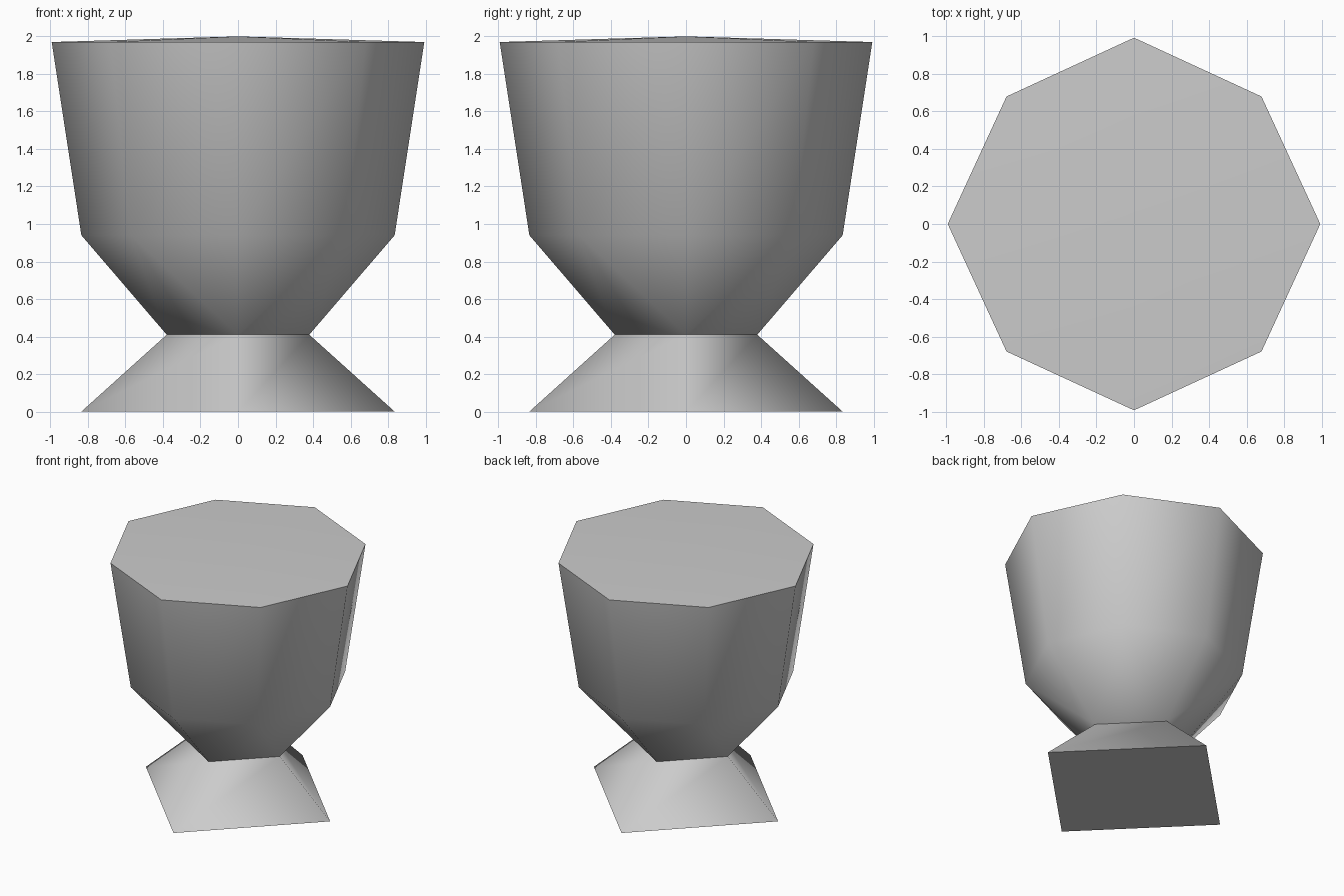
import bpy
import bmesh
from math import cos, sin, pi, radians

cube = bpy.data.objects.get("Cube")
if cube:
    bpy.data.objects.remove(cube, do_unlink=True)

# One plain grey for the whole goblet
grey = bpy.data.materials.new("plain_grey")
grey.use_nodes = True
colour = (0.6, 0.6, 0.6, 1)
grey.diffuse_color = colour
grey.node_tree.nodes["Principled BSDF"].inputs["Base Color"].default_value = colour


def ring(bm, sides, radius, z, diagonal=1.0):
    """Ring with corners on the axes; every odd corner is scaled by diagonal."""
    verts = []
    for i in range(sides):
        a = 2 * pi * i / sides
        r = radius * (diagonal if i % 2 else 1)
        verts.append(bm.verts.new((r * cos(a), r * sin(a), z)))
    return verts


def bridge(bm, low, high):
    n = len(low)
    for i in range(n):
        j = (i + 1) % n
        bm.faces.new((low[i], low[j], high[j], high[i]))


bm = bmesh.new()
DIAGONAL = 0.968
foot = ring(bm, 4, 0.835, 0)
waist = ring(bm, 4, 0.38, 0.41)
belly = ring(bm, 8, 0.835, 0.94, DIAGONAL)
rim = ring(bm, 8, 0.993, 1.97, DIAGONAL)

# Flared square foot
bm.faces.new(foot[::-1])
bridge(bm, foot, waist)

# Square waist opening into the eight-sided bowl
for i in range(4):
    a, b = waist[i], waist[(i + 1) % 4]
    start, middle, end = belly[2 * i], belly[2 * i + 1], belly[(2 * i + 2) % 8]
    bm.faces.new((a, b, middle))
    bm.faces.new((a, middle, start))
    bm.faces.new((b, end, middle))
bridge(bm, belly, rim)

# Slightly raised lid
peak = bm.verts.new((0, 0, 2))
for i in range(8):
    bm.faces.new((rim[i], rim[(i + 1) % 8], peak))

bmesh.ops.recalc_face_normals(bm, faces=bm.faces)
mesh = bpy.data.meshes.new("goblet")
bm.to_mesh(mesh)
bm.free()
mesh.materials.append(grey)
goblet = bpy.data.objects.new("goblet", mesh)
bpy.context.collection.objects.link(goblet)

# Smooth sides with crisp rim, waist and foot edges
bpy.ops.object.select_all(action="DESELECT")
goblet.select_set(True)
bpy.context.view_layer.objects.active = goblet
bpy.ops.object.shade_smooth_by_angle(angle=radians(75))
